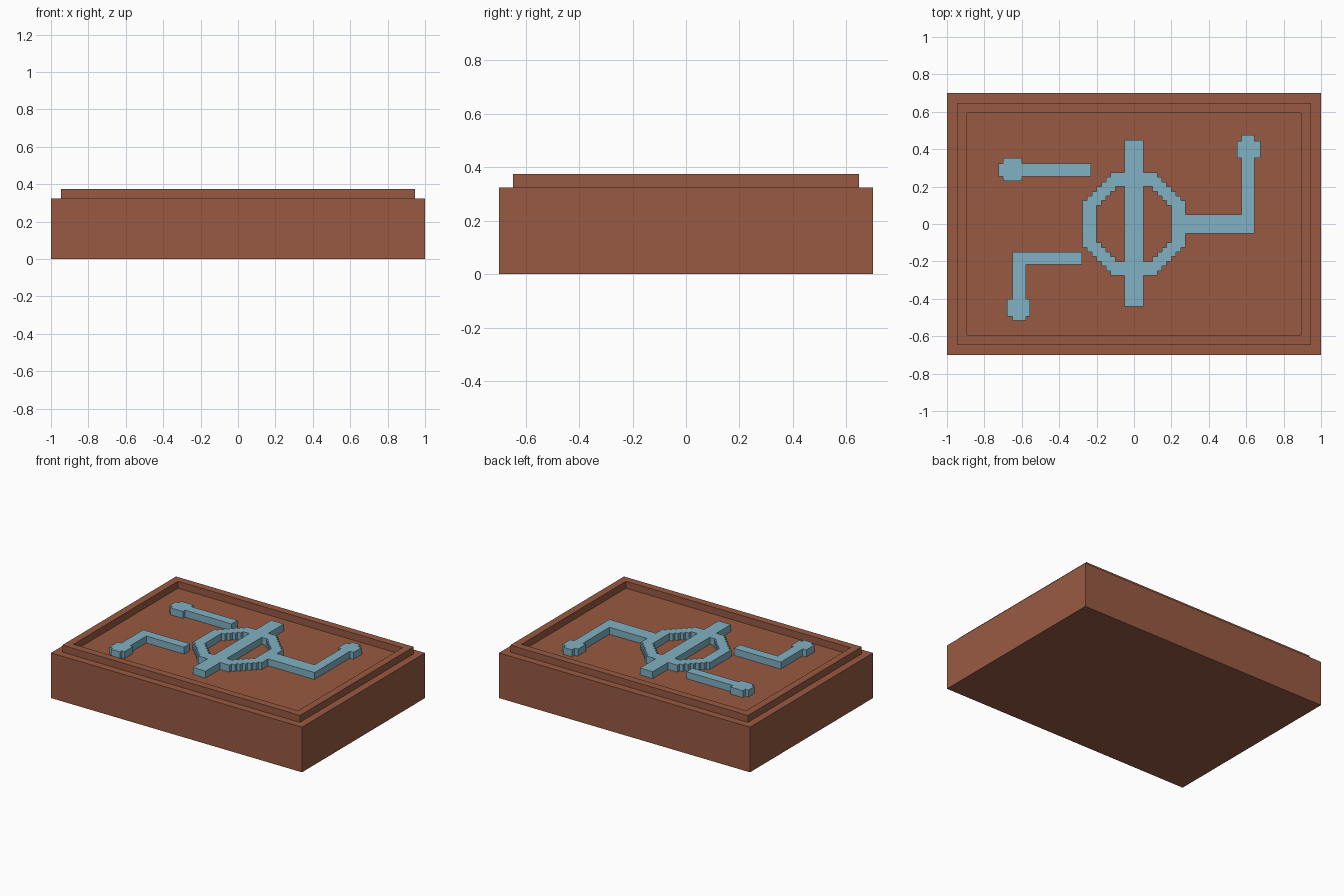
import bpy, bmesh

if "Cube" in bpy.data.objects:
    bpy.data.objects.remove(bpy.data.objects["Cube"])


def material(name, color):
    m = bpy.data.materials.new(name)
    m.diffuse_color = (*color, 1)
    m.use_nodes = True
    m.node_tree.nodes["Principled BSDF"].inputs["Base Color"].default_value = m.diffuse_color
    return m


def finish(name, bm, mat):
    bmesh.ops.recalc_face_normals(bm, faces=bm.faces)
    me = bpy.data.meshes.new(name)
    bm.to_mesh(me)
    bm.free()
    me.materials.append(mat)
    ob = bpy.data.objects.new(name, me)
    bpy.context.collection.objects.link(ob)
    return ob


brown = material("clay brown", (0.314, 0.102, 0.054))
blue = material("pale blue", (0.22, 0.44, 0.546))
DECK, RIM = 0.325, 0.375

# Slab with a raised rim around a shallow tray
bm = bmesh.new()
bmesh.ops.create_cube(bm, size=1)
for v in bm.verts:
    v.co = (v.co.x * 2, v.co.y * 1.4, (v.co.z + 0.5) * DECK)
top = max(bm.faces, key=lambda f: f.calc_center_median().z)
for dz in (RIM - DECK, DECK - RIM):
    bmesh.ops.inset_region(bm, faces=[top], thickness=0.075)
    top = bmesh.ops.extrude_discrete_faces(bm, faces=[top])["faces"][0]
    bmesh.ops.translate(bm, verts=top.verts, vec=(0, 0, dz))
# slightly rounded tray corners
corners = [e for e in bm.edges
           if abs(e.verts[0].co.z - e.verts[1].co.z) > 0.04
           and all(abs(abs(v.co.x) - 0.85) < 0.01 for v in e.verts)]
bmesh.ops.bevel(bm, geom=corners, offset=0.01, segments=2, profile=0.5, affect='EDGES')
finish("slab_with_rim", bm, brown)

# Symbol pieces as rectangles: x0, x1, y0, y1
rects = [
    (-0.05, 0.05, -0.44, 0.45),        # centre bar
    (0.25, 0.645, -0.05, 0.05),        # right arm
    (0.575, 0.645, -0.05, 0.475),
    (0.55, 0.675, 0.353, 0.445),       # right knob
    (-0.725, -0.23, 0.255, 0.323),     # upper left arm
    (-0.7, -0.6, 0.23, 0.353),         # upper left knob
    (-0.65, -0.278, -0.217, -0.15),    # lower left arm
    (-0.65, -0.578, -0.517, -0.15),
    (-0.678, -0.556, -0.495, -0.4),    # lower left knob
]
# stepped eight-sided ring, row by row
STEP = 0.025
for k in range(-11, 11):
    y = (k + 0.5) * STEP
    outer = min(0.275, 0.3875 - abs(y))
    inner = min(0.2, 0.2875 - abs(y)) if abs(y) < 0.2 else 0
    rects += [(s[0], s[1], k * STEP, (k + 1) * STEP)
              for s in ((-outer, -inner), (inner, outer))]

# Merge the rectangles into one outline and raise it
xs = sorted({round(v, 4) for r in rects for v in r[:2]})
ys = sorted({round(v, 4) for r in rects for v in r[2:]})
bm = bmesh.new()
for x0, x1 in zip(xs, xs[1:]):
    for y0, y1 in zip(ys, ys[1:]):
        cx, cy = (x0 + x1) / 2, (y0 + y1) / 2
        if any(r[0] < cx < r[1] and r[2] < cy < r[3] for r in rects):
            bm.faces.new([bm.verts.new((x, y, DECK)) for x, y in
                          ((x0, y0), (x1, y0), (x1, y1), (x0, y1))])
bmesh.ops.remove_doubles(bm, verts=bm.verts, dist=1e-5)
raised = bmesh.ops.extrude_face_region(bm, geom=bm.faces[:], use_keep_orig=True)
bmesh.ops.translate(bm, vec=(0, 0, RIM - DECK),
                    verts=[g for g in raised["geom"] if isinstance(g, bmesh.types.BMVert)])
bmesh.ops.recalc_face_normals(bm, faces=bm.faces)
bmesh.ops.dissolve_limit(bm, angle_limit=0.01, verts=bm.verts, edges=bm.edges)
finish("raised_symbol", bm, blue)
